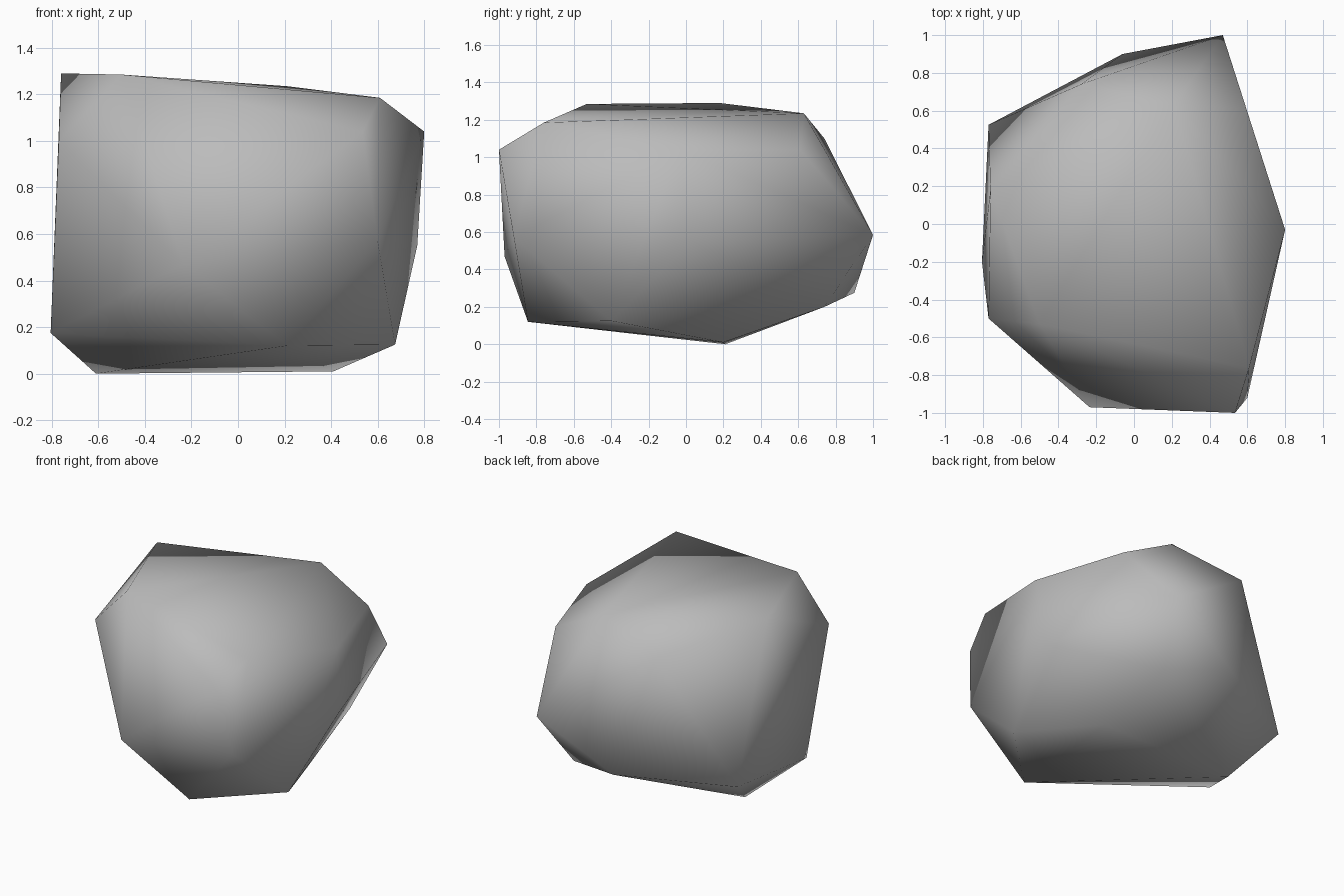
import bpy
import bmesh

# Remove the default cube only
default_cube = bpy.data.objects.get("Cube")
if default_cube:
    bpy.data.objects.remove(default_cube, do_unlink=True)


def make_material(name, color):
    """Flat material with the same viewport and render colour."""
    material = bpy.data.materials.new(name)
    material.use_nodes = True
    material.diffuse_color = color
    shader = next(n for n in material.node_tree.nodes if n.type == 'BSDF_PRINCIPLED')
    shader.inputs["Base Color"].default_value = color
    shader.inputs["Roughness"].default_value = 0.9
    return material


def make_hull(name, corners, material):
    """Smooth-shaded convex stone stretched around its corner points."""
    bm = bmesh.new()
    for corner in corners:
        bm.verts.new(corner)
    bmesh.ops.convex_hull(bm, input=bm.verts[:])
    loose = [v for v in bm.verts if not v.link_faces]
    bmesh.ops.delete(bm, geom=loose, context='VERTS')
    bmesh.ops.recalc_face_normals(bm, faces=bm.faces[:])
    for face in bm.faces:
        face.smooth = True
    mesh = bpy.data.meshes.new(name)
    bm.to_mesh(mesh)
    bm.free()
    mesh.materials.append(material)
    stone = bpy.data.objects.new(name, mesh)
    bpy.context.collection.objects.link(stone)
    return stone


# Chipped corners around the flat top
top_corners = [
    (-.76, .18, 1.29), (-.5, -.53, 1.285), (.61, -.76, 1.185), (.21, .63, 1.235),
]
# Upper shoulder, just below the top
shoulder_corners = [
    (-.77, -.5, 1), (.535, -1, 1.04), (.8, -.03, 1.04), (.595, .61, 1.04), (-.28, .74, 1.1),
]
# Widest part of the stone
waist_corners = [
    (-.235, -.97, .47), (.6, -.92, .57), (.77, .03, .55), (.47, 1, .585),
]
# Lower edge where the sides turn under
lower_corners = [
    (-.805, -.2, .175), (.21, -.845, .12), (.675, -.4, .125),
    (.36, .74, .2), (-.06, .9, .275), (-.77, .525, .235),
]
# Points resting on the ground
base_corners = [(-.61, .21, 0), (.41, .2, .01)]

stone_grey = make_material("stone grey", (.5, .5, .5, 1))
make_hull(
    "rock",
    top_corners + shoulder_corners + waist_corners + lower_corners + base_corners,
    stone_grey,
)
